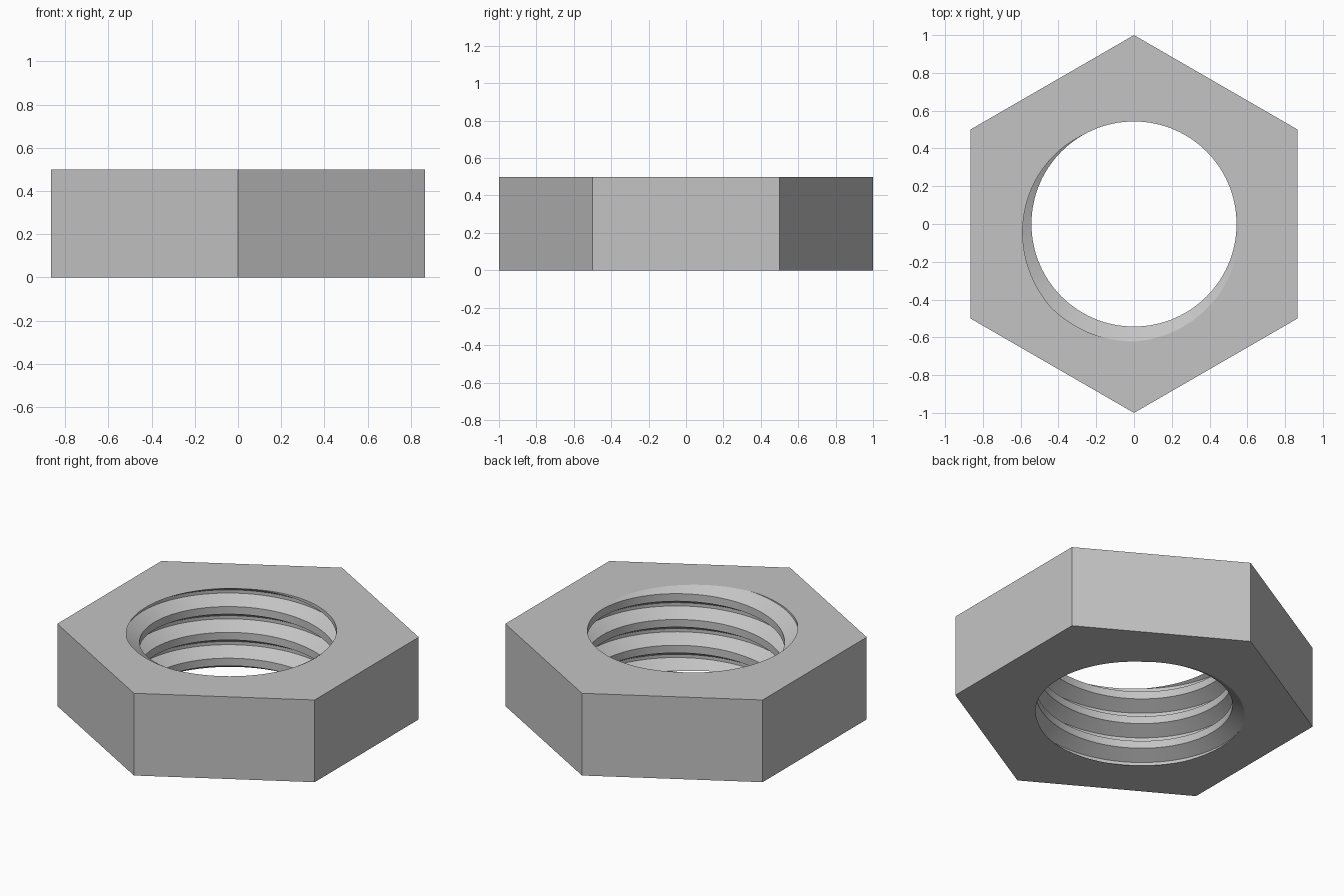
import bpy, bmesh, math
from mathutils import Vector

cube = bpy.data.objects.get("Cube")
if cube:
    bpy.data.objects.remove(cube, do_unlink=True)

HEIGHT, CORNER = 0.5, 1.0
MINOR, MAJOR, PITCH = 0.543, 0.622, 0.157
COLUMNS = 120

# One pitch of the thread: (height above the groove's lower edge, radius)
FLANK = (MAJOR - MINOR) * math.tan(math.radians(30))
GROOVE = PITCH / 8
profile = [(0, MAJOR), (GROOVE, MAJOR),
           (GROOVE + FLANK, MINOR), (PITCH - FLANK, MINOR)]

steel = bpy.data.materials.new("steel grey")
steel.use_nodes = True
grey = (0.55, 0.55, 0.55, 1)
steel.diffuse_color = grey
steel.node_tree.nodes["Principled BSDF"].inputs["Base Color"].default_value = grey

bm = bmesh.new()

# Right-handed helical thread, longer than the nut at both ends
columns = []
for k in range(COLUMNS + 1):
    turn = k / COLUMNS
    a = 2 * math.pi * turn - math.pi / 2
    columns.append([bm.verts.new((r * math.cos(a), r * math.sin(a),
                                  HEIGHT + PITCH * (turn + n) + dz))
                    for n in range(-5, 2) for dz, r in profile])
for left, right in zip(columns, columns[1:]):
    for j in range(len(left) - 1):
        bm.faces.new((left[j], right[j], right[j + 1], left[j + 1]))
bmesh.ops.remove_doubles(bm, verts=bm.verts[:], dist=1e-5)

# Trim the thread flush with the bottom and top
for z, side in ((0, -1), (HEIGHT, 1)):
    bmesh.ops.bisect_plane(bm, geom=bm.verts[:] + bm.edges[:] + bm.faces[:],
                           dist=1e-5, plane_co=(0, 0, z),
                           plane_no=(0, 0, side), clear_outer=True)
bmesh.ops.remove_doubles(bm, verts=bm.verts[:], dist=1e-4)

# Flat hexagonal caps around the hole
rings = []
for z in (0, HEIGHT):
    rim = [e for e in bm.edges if e.is_boundary
           and all(abs(v.co.z - z) < 1e-3 for v in e.verts)]
    ring = [bm.verts.new((CORNER * math.cos(a), CORNER * math.sin(a), z))
            for a in (math.radians(30 + 60 * i) for i in range(6))]
    outline = [bm.edges.new((ring[i], ring[(i + 1) % 6])) for i in range(6)]
    bmesh.ops.triangle_fill(bm, edges=rim + outline, use_beauty=True,
                            normal=Vector((0, 0, 1)))
    rings.append(ring)

# Six wrench flats
low, high = rings
for i in range(6):
    j = (i + 1) % 6
    bm.faces.new((low[i], low[j], high[j], high[i]))
bmesh.ops.recalc_face_normals(bm, faces=bm.faces[:])

mesh = bpy.data.meshes.new("hex_nut")
bm.to_mesh(mesh)
bm.free()
mesh.materials.append(steel)
nut = bpy.data.objects.new("hex_nut", mesh)
bpy.context.collection.objects.link(nut)

# Smooth thread with crisp edges
bpy.ops.object.select_all(action='DESELECT')
nut.select_set(True)
bpy.context.view_layer.objects.active = nut
bpy.ops.object.shade_smooth_by_angle(angle=math.radians(25))
